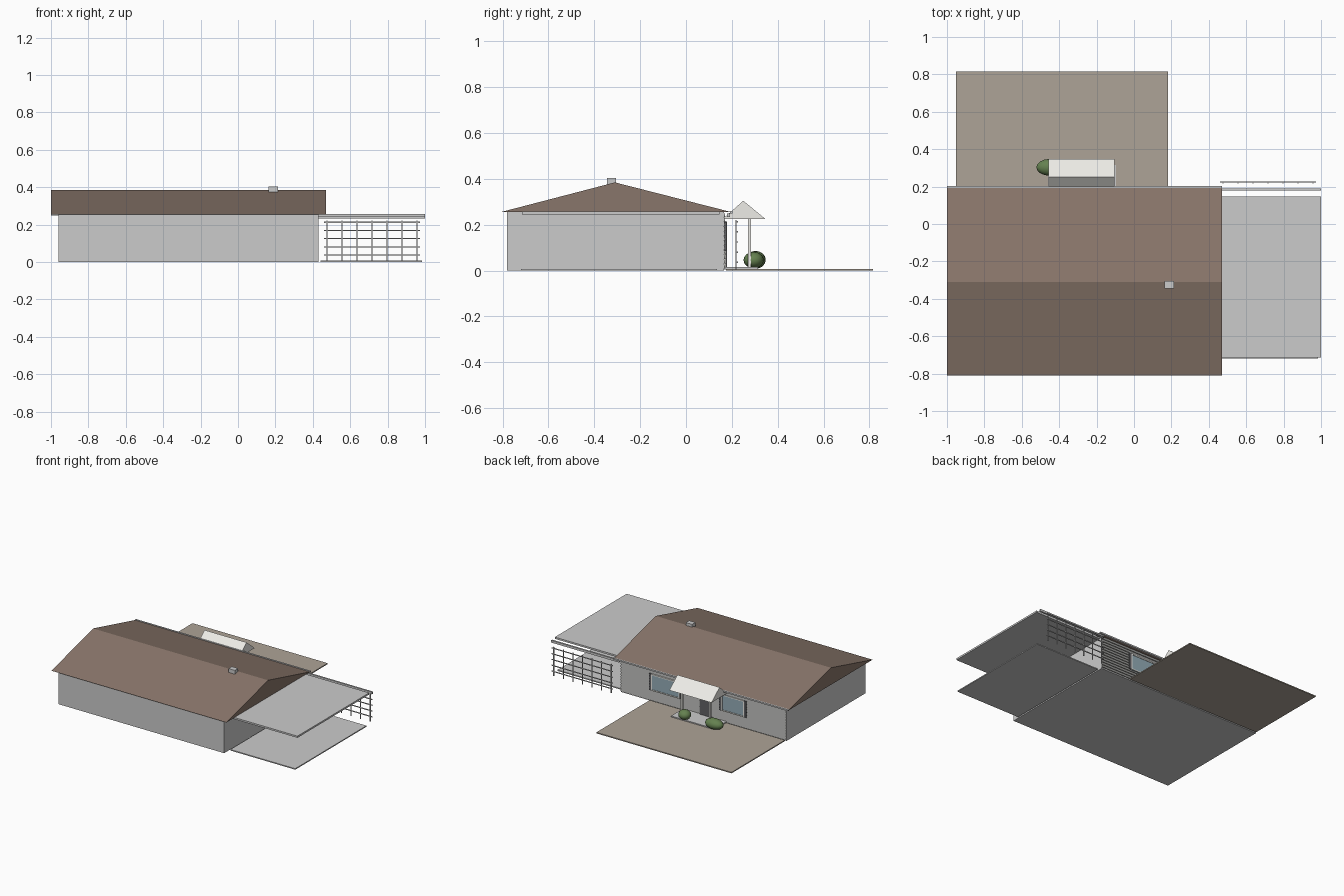
import bpy

if "Cube" in bpy.data.objects:
    bpy.data.objects.remove(bpy.data.objects["Cube"])

def mat(name, r, g, b):
    m = bpy.data.materials.new(name)
    m.diffuse_color = (r, g, b, 1)
    m.use_nodes = True
    m.node_tree.nodes["Principled BSDF"].inputs["Base Color"].default_value = m.diffuse_color
    return m

BROWN = mat("roof_brown", 0.25, 0.18, 0.145)
TAN = mat("paving_tan", 0.42, 0.37, 0.31)
WHITE = mat("off_white", 0.85, 0.84, 0.80)
GLASS = mat("window_blue", 0.30, 0.42, 0.48)
GREEN = mat("bush_green", 0.13, 0.22, 0.08)
DARK = mat("dark_grey", 0.12, 0.12, 0.13)
SIDING = mat("siding_grey", 0.35, 0.35, 0.34)

def mesh(name, verts, faces, m=None):
    me = bpy.data.meshes.new(name)
    me.from_pydata(verts, [], faces)
    ob = bpy.data.objects.new(name, me)
    bpy.context.collection.objects.link(ob)
    if m:
        me.materials.append(m)
    return ob

def box(name, x0, x1, y0, y1, z0, z1, m=None):
    v = [(x, y, z) for x in (x0, x1) for y in (y0, y1) for z in (z0, z1)]
    f = [(0, 1, 3, 2), (4, 6, 7, 5), (0, 4, 5, 1),
         (2, 3, 7, 6), (0, 2, 6, 4), (1, 5, 7, 3)]
    return mesh(name, v, f, m)

def prism(name, x0, x1, profile, m=None):
    # y-z profile (counter-clockwise seen from +x) extruded along x
    n = len(profile)
    v = [(x, y, z) for x in (x0, x1) for y, z in profile]
    f = [tuple(reversed(range(n))), tuple(range(n, 2 * n))]
    f += [(i, (i + 1) % n, n + (i + 1) % n, n + i) for i in range(n)]
    return mesh(name, v, f, m)

# House body and gable roof
box("house_body", -0.96, 0.43, -0.78, 0.165, 0, 0.255)
prism("main_roof", -1.0, 0.47, [(-0.81, 0.255), (0.20, 0.255), (-0.31, 0.385)], BROWN)
box("rear_gutter", -1.0, 0.47, 0.192, 0.203, 0.25, 0.261)
box("chimney", 0.162, 0.215, -0.345, -0.305, 0.36, 0.405)

# Lap siding on the entrance wall
rows = 12
h = 0.245 / rows
for i in range(rows):
    z = 0.01 + i * h
    prism(f"siding_board_{i}", -0.96, 0.43,
          [(0.164, z), (0.172, z), (0.166, z + h), (0.164, z + h)], SIDING)

# Windows with frames, mullion and shutters
def window(name, x0, x1, z0, z1):
    t = 0.008
    box(name + "_glass", x0, x1, 0.165, 0.174, z0, z1, GLASS)
    for k, (a, b, c, d) in enumerate([(x0, x1, z0, z0 + t), (x0, x1, z1 - t, z1),
                                      (x0, x0 + t, z0, z1), (x1 - t, x1, z0, z1)]):
        box(f"{name}_frame_{k}", a, b, 0.165, 0.178, c, d, WHITE)
    for k, a in enumerate((x0 - 0.018, x1 + 0.002)):
        box(f"{name}_shutter_{k}", a, a + 0.016, 0.165, 0.177, z0, z1, DARK)

window("wide_window", -0.07, 0.17, 0.085, 0.21)
window("small_window", -0.61, -0.42, 0.09, 0.215)

# Door
box("door_frame", -0.33, -0.23, 0.165, 0.175, 0.01, 0.205, WHITE)
box("door", -0.322, -0.238, 0.165, 0.179, 0.012, 0.197, DARK)

# Porch: slab, posts and small gabled canopy
box("porch_slab", -0.46, -0.095, 0.165, 0.315, 0.005, 0.016)
for i, x in enumerate((-0.397, -0.16)):
    box(f"porch_post_{i}", x - 0.006, x + 0.006, 0.27, 0.283, 0.01, 0.23, WHITE)
prism("porch_canopy", -0.457, -0.103, [(0.16, 0.225), (0.347, 0.225), (0.25, 0.305)], WHITE)

# Paved yard
box("paved_yard", -0.953, 0.182, 0.175, 0.815, 0, 0.008, TAN)

# Carport: floor, thin roof and edge beam
box("carport_floor", 0.44, 0.985, -0.72, 0.135, 0, 0.008)
box("carport_roof", 0.43, 1.0, -0.715, 0.146, 0.244, 0.257)
box("carport_beam", 0.43, 1.0, 0.178, 0.191, 0.233, 0.25)

# Trellis closing the carport
for i in range(7):
    x = 0.475 + i * 0.0805
    box(f"trellis_upright_{i}", x - 0.003, x + 0.003, 0.216, 0.221, 0.0, 0.222)
for i in range(5):
    z = 0.037 + i * 0.044
    box(f"trellis_rail_{i}", 0.46, 0.972, 0.221, 0.226, z - 0.003, z + 0.003)

# Bushes beside the porch
for name, x, y, rx, ry, z, rz in (("large_bush", -0.45, 0.303, 0.072, 0.045, 0.047, 0.039),
                                  ("small_bush", -0.196, 0.295, 0.045, 0.044, 0.046, 0.036)):
    bpy.ops.mesh.primitive_uv_sphere_add(segments=16, ring_count=8, location=(x, y, z))
    ob = bpy.context.object
    ob.name = name
    ob.scale = (rx, ry, rz)
    ob.data.materials.append(GREEN)
    bpy.ops.object.shade_smooth_by_angle()
